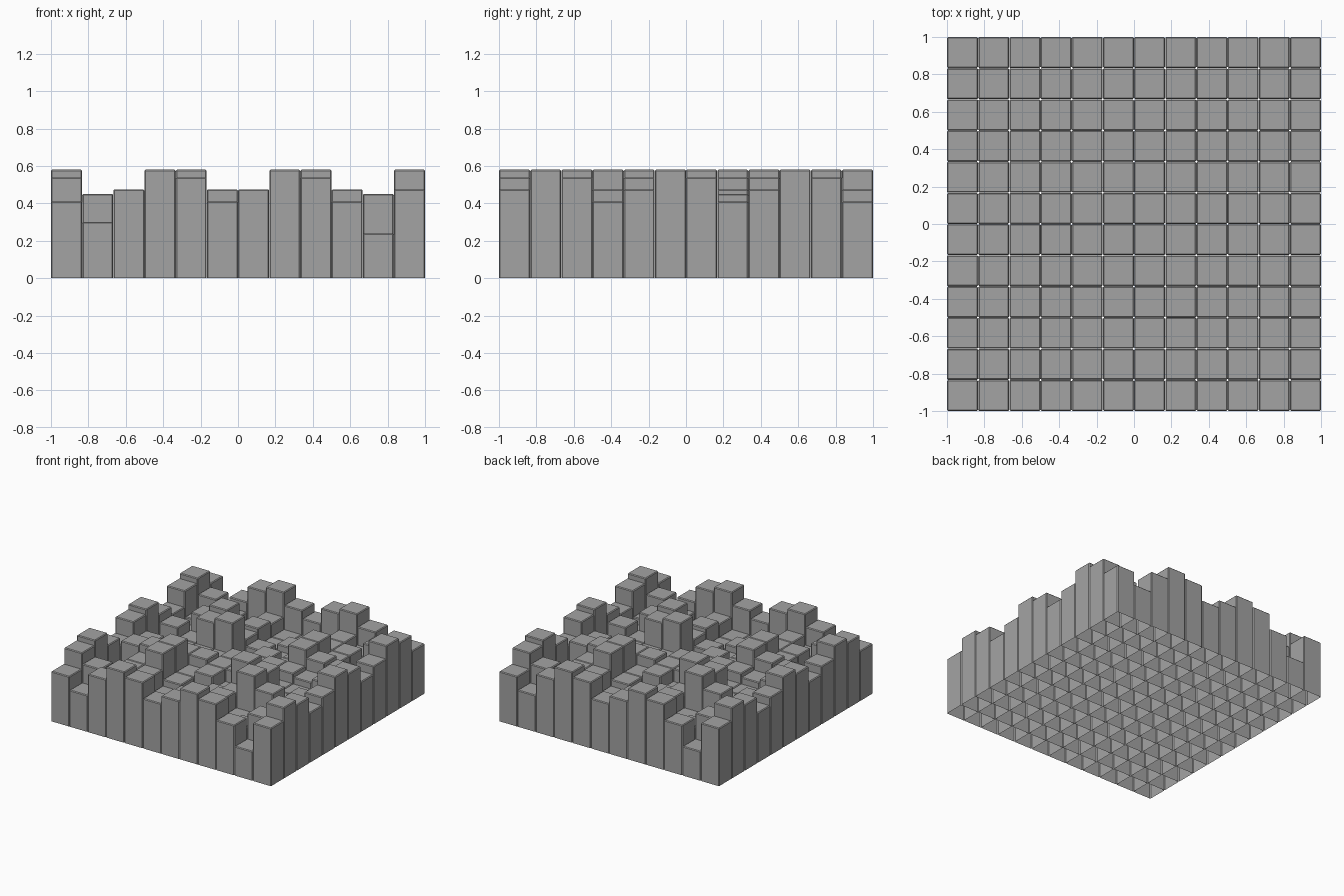
import bpy, bmesh, random

if "Cube" in bpy.data.objects:
    bpy.data.objects.remove(bpy.data.objects["Cube"])

N = 12                    # columns per side
CELL = 2.0 / N
GAP = 0.0005              # hairline gap between columns
BEVEL = 0.006
random.seed(7)

heights = {}


def put(i, j, h):
    """Store a height and its half-turn twin."""
    heights[(i, j)] = h
    heights[(N - 1 - i, N - 1 - j)] = h


# inner field of lower columns
for j in range(1, N // 2):
    for i in range(1, N - 1):
        put(i, j, random.choice([0.28, 0.33, 0.38, 0.41]))

# tall inner columns
for i, j, h in [(8, 3, .58), (9, 3, .475), (7, 4, .58), (8, 4, .54), (3, 3, .54),
                (8, 7, .54), (9, 7, .475), (10, 7, .45), (10, 1, .45), (1, 1, .45)]:
    put(i, j, h)

# outer rim: front row and right column, the others follow by half turn
cycle = [.475, .58, .54, .41]
front = [.41, .30] + cycle * 2 + [.24, .475]
for i, h in enumerate(front):
    put(i, 0, h)
for j, h in enumerate(cycle * 3):
    put(N - 1, j, h)


def column(bm, i, j, h):
    """Bevelled open-bottomed square column."""
    x0 = -1 + i * CELL + GAP
    y0 = -1 + j * CELL + GAP
    x1, y1 = x0 + CELL - 2 * GAP, y0 + CELL - 2 * GAP
    corners = [(x0, y0), (x1, y0), (x1, y1), (x0, y1)]
    low = [bm.verts.new((x, y, 0)) for x, y in corners]
    top = [bm.verts.new((x, y, h)) for x, y in corners]
    faces = [bm.faces.new(top)]
    for k in range(4):
        n = (k + 1) % 4
        faces.append(bm.faces.new((low[k], low[n], top[n], top[k])))
    edges = {e for f in faces for e in f.edges
             if not all(v.co.z < 1e-6 for v in e.verts)}
    bmesh.ops.bevel(bm, geom=list(edges), offset=BEVEL, segments=1,
                    profile=0.5, affect='EDGES')


# all columns form one field
bm = bmesh.new()
for (i, j), h in sorted(heights.items()):
    column(bm, i, j, h)
mesh = bpy.data.meshes.new("column_field")
bm.to_mesh(mesh)
bm.free()
obj = bpy.data.objects.new("column_field", mesh)
bpy.context.collection.objects.link(obj)

# dark grey stone
mat = bpy.data.materials.new("dark_grey")
mat.diffuse_color = (0.37, 0.37, 0.37, 1)
mat.use_nodes = True
mat.node_tree.nodes["Principled BSDF"].inputs["Base Color"].default_value = mat.diffuse_color
mesh.materials.append(mat)
